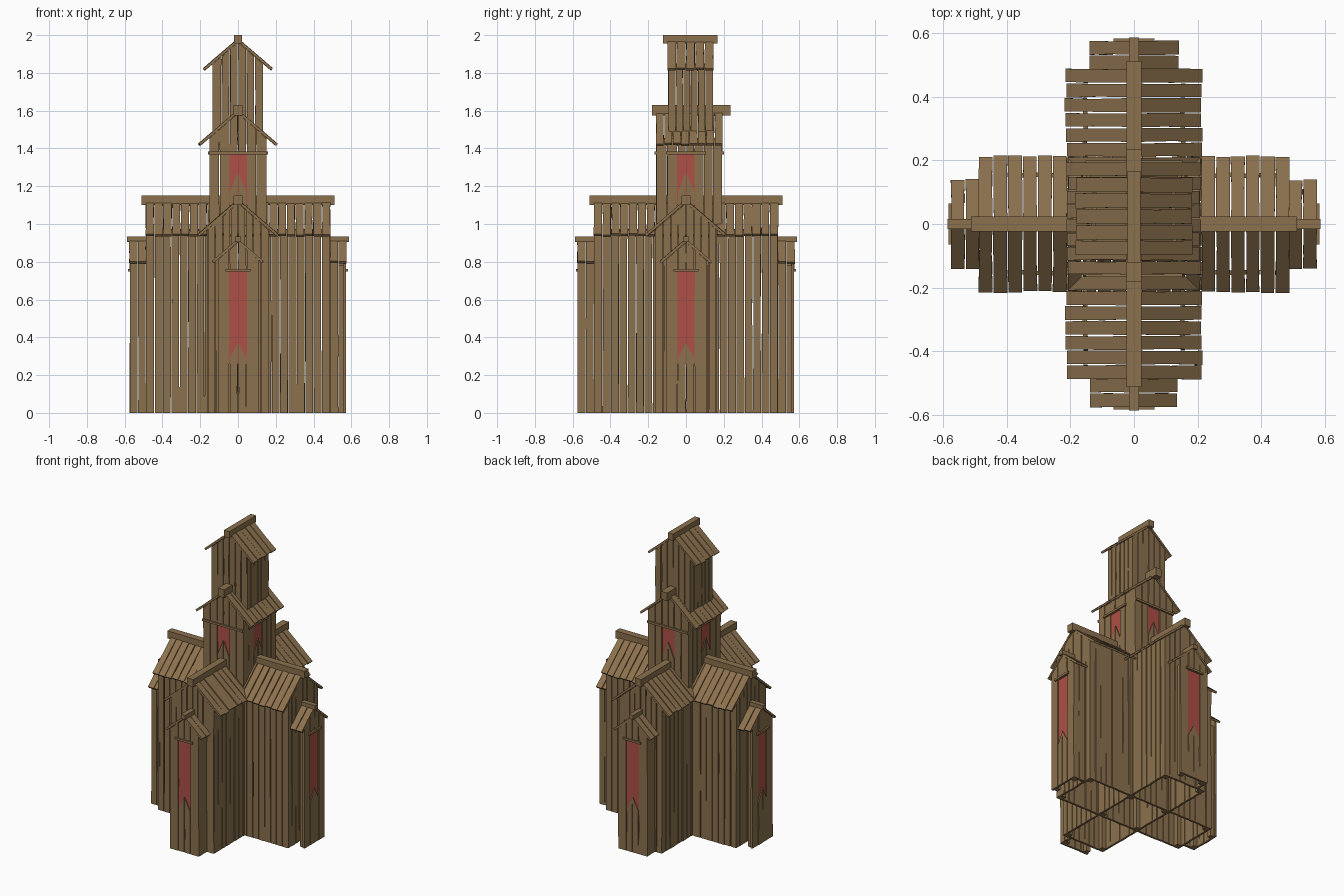
import bpy, bmesh, math, random
from mathutils import Matrix, Vector

if "Cube" in bpy.data.objects:
    bpy.data.objects.remove(bpy.data.objects["Cube"])

random.seed(4)
T = 0.014            # plank thickness
SLOPE = 0.86         # roof pitch
ANG = math.atan(SLOPE)
WIN = 0.045          # half width of a window


def material(name, col):
    m = bpy.data.materials.new(name)
    m.diffuse_color = (*col, 1)
    m.use_nodes = True
    m.node_tree.nodes["Principled BSDF"].inputs["Base Color"].default_value = m.diffuse_color
    return m


WOOD = material("weathered_wood", (0.26, 0.165, 0.075))
RED = material("red_window", (0.42, 0.08, 0.06))


def turn(k):
    return Matrix.Rotation(k * math.pi / 2, 4, 'Z')


def frame(origin, u, v, n):
    m = Matrix.Identity(4)
    for i, c in enumerate((u, v, n, origin)):
        for r in range(3):
            m[r][i] = c[r]
    return m


def finish(name, bm, mat=WOOD):
    bmesh.ops.recalc_face_normals(bm, faces=bm.faces)
    me = bpy.data.meshes.new(name)
    bm.to_mesh(me)
    bm.free()
    me.materials.append(mat)
    ob = bpy.data.objects.new(name, me)
    bpy.context.collection.objects.link(ob)


def box(bm, R, lo, hi):
    lo, hi = Vector(lo), Vector(hi)
    bmesh.ops.create_cube(bm, size=1, matrix=R @ Matrix.Translation((lo + hi) / 2)
                          @ Matrix.Diagonal((*(hi - lo), 1)))


def plank(bm, M, u0, u1, v0, left, right):
    # one uneven board, slightly waisted, standing from v0 to its sloped top
    j = lambda: random.uniform(0.0003, 0.003)
    mid = v0 + (min(left, right) - v0) * random.uniform(0.35, 0.65)
    pts = [(u0 + j(), v0), (u1 - j(), v0), (u1 - j() * 1.4, mid),
           (u1 - j(), right), (u0 + j(), left), (u0 + j() * 1.4, mid)]
    d = random.uniform(-0.002, 0.002)
    a = [bm.verts.new(M @ Vector((u, v, d))) for u, v in pts]
    b = [bm.verts.new(M @ Vector((u, v, T + d))) for u, v in pts]
    bm.faces.new(a)
    bm.faces.new(b[::-1])
    for i in range(6):
        k = (i + 1) % 6
        bm.faces.new((a[i], b[i], b[k], a[k]))


def split(a, b, even=False):
    n = max(1, round((b - a) / 0.046))
    n += n % 2 if even else 0
    return [a + (b - a) * i / n for i in range(n + 1)]


def wall(bm, R, d, a, b, z0, top, win=None):
    # plank wall facing -y before the turn R; win = (outer tip, inner tip, head)
    M = R @ frame((0, -d, 0), (1, 0, 0), (0, 0, 1), (0, 1, 0))
    if win:
        e = split(a, -WIN) + [0] + split(WIN, b)
    else:
        e = split(a, b, True)
    for u0, u1 in zip(e, e[1:]):
        if win and abs(u0 + u1) / 2 < WIN:
            tips = (win[0], win[1]) if u1 <= 1e-6 else (win[1], win[0])
            plank(bm, M, u0, u1, z0, *tips)
            plank(bm, M, u0, u1, win[2], top(u0), top(u1))
        else:
            plank(bm, M, u0, u1, z0, top(u0), top(u1))


def roof(bm, R, y0, y1, half, peak):
    for s in (-1, 1):
        M = R @ frame((0, 0, peak), (0, 1, 0), (s * math.cos(ANG), 0, -math.sin(ANG)),
                      (-s * math.sin(ANG), 0, -math.cos(ANG)))
        e = split(y0, y1)
        for u0, u1 in zip(e, e[1:]):
            L = half / math.cos(ANG) + random.uniform(-0.006, 0.003)
            plank(bm, M, u0, u1, 0, L, L)


def gable(peak):
    return lambda u: peak - 0.02 - SLOPE * abs(u)


def window(red, lintel, R, d, z0, z1, w):
    box(red, R, (-WIN - 0.005, -d + 0.006, z0), (WIN + 0.005, -d + 0.012, z1))
    box(lintel, R, (-w, -d - 0.01, z1 - 0.006), (w, -d + 0.006, z1 + 0.008))


walls, roofs, beams, posts, red, lintel = [bmesh.new() for _ in range(6)]

# two long halls crossing at the centre
HW, HL, HP = 0.16, 0.487, 1.13
for k in (0, 1):
    roof(roofs, turn(k), -0.49, 0.49, 0.215, HP)
    box(beams, turn(k), (-0.023, -0.512, 1.1), (0.023, 0.512, 1.15))
for k in range(4):
    R = turn(k)
    wall(walls, R, HL, -HW, HW, 0, gable(HP))
    side = gable(HP)(HW)
    wall(walls, R, HW, -HL, HL, 0, lambda u: side)

# gabled porch with a tall window at the end of every arm
PW, PD, PP = 0.108, 0.573, 0.922
for k in range(4):
    R = turn(k)
    wall(walls, R, PD, -PW, PW, 0, gable(PP), (0.29, 0.37, 0.755))
    for s in (1, -1):
        ends = (HL, PD) if s == 1 else (-PD, -HL)
        low = gable(PP)(PW)
        wall(walls, R @ turn(s), PW, -ends[1] if s == 1 else ends[0],
             -ends[0] if s == 1 else ends[1], 0, lambda u: low)
    roof(roofs, R, -0.577, -0.485, 0.14, PP)
    box(beams, R, (-0.016, -0.587, 0.905), (0.016, -0.48, 0.935))
    window(red, lintel, R, PD, 0.26, 0.755, 0.065)

# corner posts inside the walls
for sx in (-1, 1):
    for k in range(4):
        for x, y, h in ((HW, HL, 0.93), (PW, PD, 0.78), (HW, HW, 0.93)):
            cx, cy = sx * (x - 0.027), -(y - 0.027)
            box(posts, turn(k), (cx - 0.015, cy - 0.015, 0), (cx + 0.015, cy + 0.015, h))


def tower(hw, y0, y1, z0, half, peak, r0, r1, b0, b1, bw, bz, win=None):
    low = gable(peak)(hw)
    wall(walls, turn(0), -y0, -hw, hw, z0, gable(peak), win)
    wall(walls, turn(2), y1, -hw, hw, z0, gable(peak), win)
    wall(walls, turn(1), hw, y0, y1, z0, lambda u: low, win)
    wall(walls, turn(3), hw, -y1, -y0, z0, lambda u: low, win)
    roof(roofs, turn(0), r0, r1, half, peak)
    box(beams, turn(0), (-bw, b0, bz[0]), (bw, b1, bz[1]))


# middle tower with four windows, then the top tower
tower(0.15, -0.157, 0.19, 0.9, 0.21, 1.605, -0.16, 0.195, -0.18, 0.235,
      0.023, (1.575, 1.63), (1.17, 1.27, 1.375))
for k, d, w in ((0, 0.157, 0.152), (1, 0.15, 0.105), (2, 0.19, 0.152), (3, 0.15, 0.105)):
    window(red, lintel, turn(k), d, 1.1, 1.375, w)
tower(0.132, -0.093, 0.14, 1.42, 0.185, 1.982, -0.1, 0.147, -0.122, 0.166,
      0.02, (1.955, 2.0))

finish("plank_walls", walls)
finish("roof_boards", roofs)
finish("ridge_beams", beams)
finish("corner_posts", posts)
finish("window_lintels", lintel)
finish("window_panels", red, RED)
